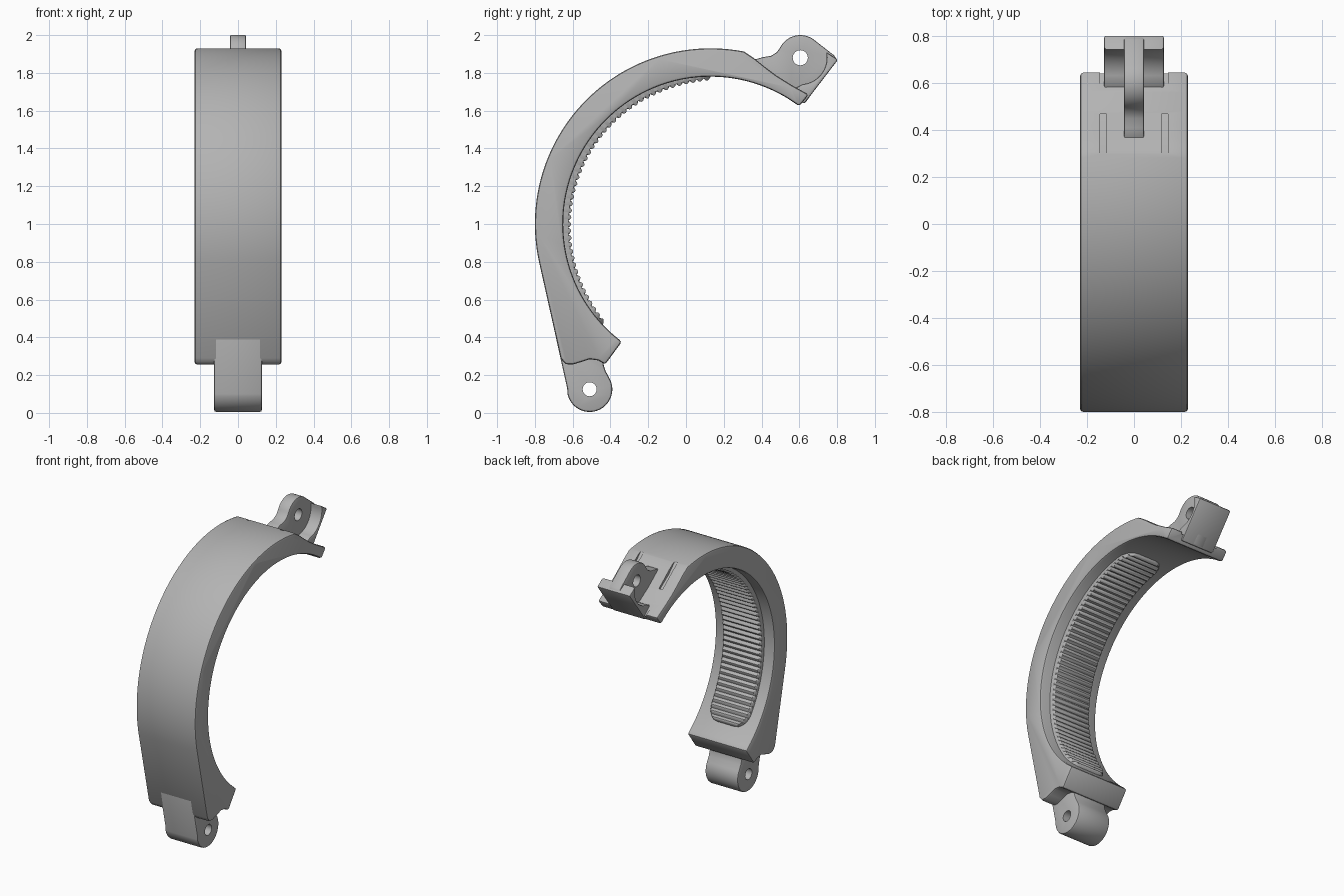
import bpy, bmesh
from math import sin, cos, radians, pi, sqrt

cube = bpy.data.objects.get("Cube")
if cube:
    bpy.data.objects.remove(cube, do_unlink=True)

grey = bpy.data.materials.new("plain grey")
grey.use_nodes = True
grey.diffuse_color = (0.45, 0.45, 0.45, 1)
grey.node_tree.nodes["Principled BSDF"].inputs["Base Color"].default_value = (0.45, 0.45, 0.45, 1)

CY, CZ = 0.13, 1.0             # centre of the clamp ring
TAB = (0.605, 1.88)            # upper pivot
LUG = (-0.51, 0.125)           # lower pivot


def arc(c, r, a0, a1, n):
    """Points on a circle in the YZ plane, angles in degrees."""
    step = radians(a1 - a0) / n
    return [(c[0] + r * cos(radians(a0) + i * step),
             c[1] + r * sin(radians(a0) + i * step)) for i in range(n + 1)]


def make(name, bm):
    bmesh.ops.recalc_face_normals(bm, faces=bm.faces)
    mesh = bpy.data.meshes.new(name)
    bm.to_mesh(mesh)
    bm.free()
    mesh.materials.append(grey)
    ob = bpy.data.objects.new(name, mesh)
    bpy.context.collection.objects.link(ob)
    return ob


def prism(name, pts, x0, x1):
    """Extrude a side profile across the width."""
    bm = bmesh.new()
    face = bm.faces.new([bm.verts.new((x0, y, z)) for y, z in pts])
    new = bmesh.ops.extrude_face_region(bm, geom=[face])["geom"]
    verts = [v for v in new if isinstance(v, bmesh.types.BMVert)]
    bmesh.ops.translate(bm, verts=verts, vec=(x1 - x0, 0, 0))
    return make(name, bm)


def finish(ob, bevel=0, cutters=()):
    """Chamfer, cut, apply and shade one part."""
    if bevel:
        m = ob.modifiers.new("chamfer", "BEVEL")
        m.width, m.segments = bevel, 2
        m.limit_method, m.angle_limit = "ANGLE", radians(40)
        m.use_clamp_overlap = False
    for c in cutters:
        m = ob.modifiers.new("cut", "BOOLEAN")
        m.operation, m.object, m.solver = "DIFFERENCE", c, "EXACT"
    bpy.ops.object.select_all(action="DESELECT")
    ob.select_set(True)
    bpy.context.view_layer.objects.active = ob
    bpy.ops.object.convert(target="MESH")
    bpy.ops.object.shade_smooth_by_angle(angle=radians(30))
    for c in cutters:
        bpy.data.objects.remove(c, do_unlink=True)


def hole(c, r):
    return prism("hole_cutter", arc(c, r, 0, 348.75, 31), -0.4, 0.4)


# Main half ring: outer arc, straight lower flank, wavy foot, inner arc, thinned upper end
body = arc((CY, CZ), 0.93, 79, 192.6, 72)
body += [(-0.664, 0.29), (-0.64, 0.258), (-0.6, 0.256), (-0.56, 0.268), (-0.51, 0.284),
         (-0.465, 0.278), (-0.428, 0.256)]
body += arc((CY, CZ), 0.78, 233, 53, 72)
body += [(0.65, 1.685), (0.56, 1.735), (0.48, 1.785), (0.42, 1.83), (0.36, 1.878)]
ring = prism("half_ring", body, -0.23, 0.23)

# Shallow clearance pockets beside the upper pivot
pockets = []
for s in (-1, 1):
    pockets.append(prism("pocket_cutter", [(0.28, 1.93), (0.36, 1.85), (0.47, 1.775), (0.46, 1.9)],
                         s * 0.118, s * 0.145))
    pockets.append(prism("pocket_cutter", [(0.54, 1.755), (0.65, 1.665), (0.69, 1.71), (0.6, 1.79)],
                         s * 0.118, s * 0.145))
finish(ring, 0.014, pockets)

# Upper pivot tab
tab = [(0.36, 1.87), (0.41, 1.884), (0.45, 1.89), (0.48, 1.909)]
tab += arc(TAB, 0.12, 155, 53, 18)
tab += [(0.785, 1.892), (0.8, 1.868), (0.63, 1.64), (0.55, 1.7), (0.4, 1.79)]
finish(prism("upper_tab", tab, -0.043, 0.043), 0.008, [hole(TAB, 0.04)])

# End plate across the tab, with a hollow around the pivot
plate = arc(TAB, 0.14, -85, 13, 16)
plate += [(0.805, 1.87), (0.625, 1.635), (0.55, 1.705)]
finish(prism("end_plate", plate, -0.128, 0.128), 0.01)

# Lower pivot lug
lug = [(-0.689, 0.4), (-0.629, 0.13)] + arc(LUG, 0.12, 192, 390, 30)
lug += [(-0.425, 0.22), (-0.435, 0.25), (-0.45, 0.4)]
finish(prism("lower_lug", lug, -0.127, 0.127), 0.012, [hole(LUG, 0.037)])

# Ribbed grip pad on the inner face, rounded at both ends
TEETH, SUB = 48, 6
bm = bmesh.new()
rows = []
for i in range(TEETH * SUB + 1):
    t = i / (TEETH * SUB)
    a = radians(90 + 133 * t)
    end = min(t, 1 - t)
    half = 0.14
    if end < 0.06:
        half = 0.06 + 0.08 * sqrt(1 - (1 - end / 0.06) ** 2)
    base = 0.779 - 0.028 * sqrt(sin(pi * t) + 1e-9)
    r = base - 0.015 * abs(sin(pi * TEETH * t))
    section = [(-half - 0.012, 0.79), (-half - 0.008, base), (-half, r),
               (half, r), (half + 0.008, base), (half + 0.012, 0.79)]
    rows.append([bm.verts.new((x, CY + q * cos(a), CZ + q * sin(a))) for x, q in section])
for p, q in zip(rows, rows[1:]):
    for k in range(6):
        n = (k + 1) % 6
        bm.faces.new((p[k], p[n], q[n], q[k]))
bm.faces.new(rows[0])
bm.faces.new(rows[-1])
finish(make("grip_ribs", bm))
